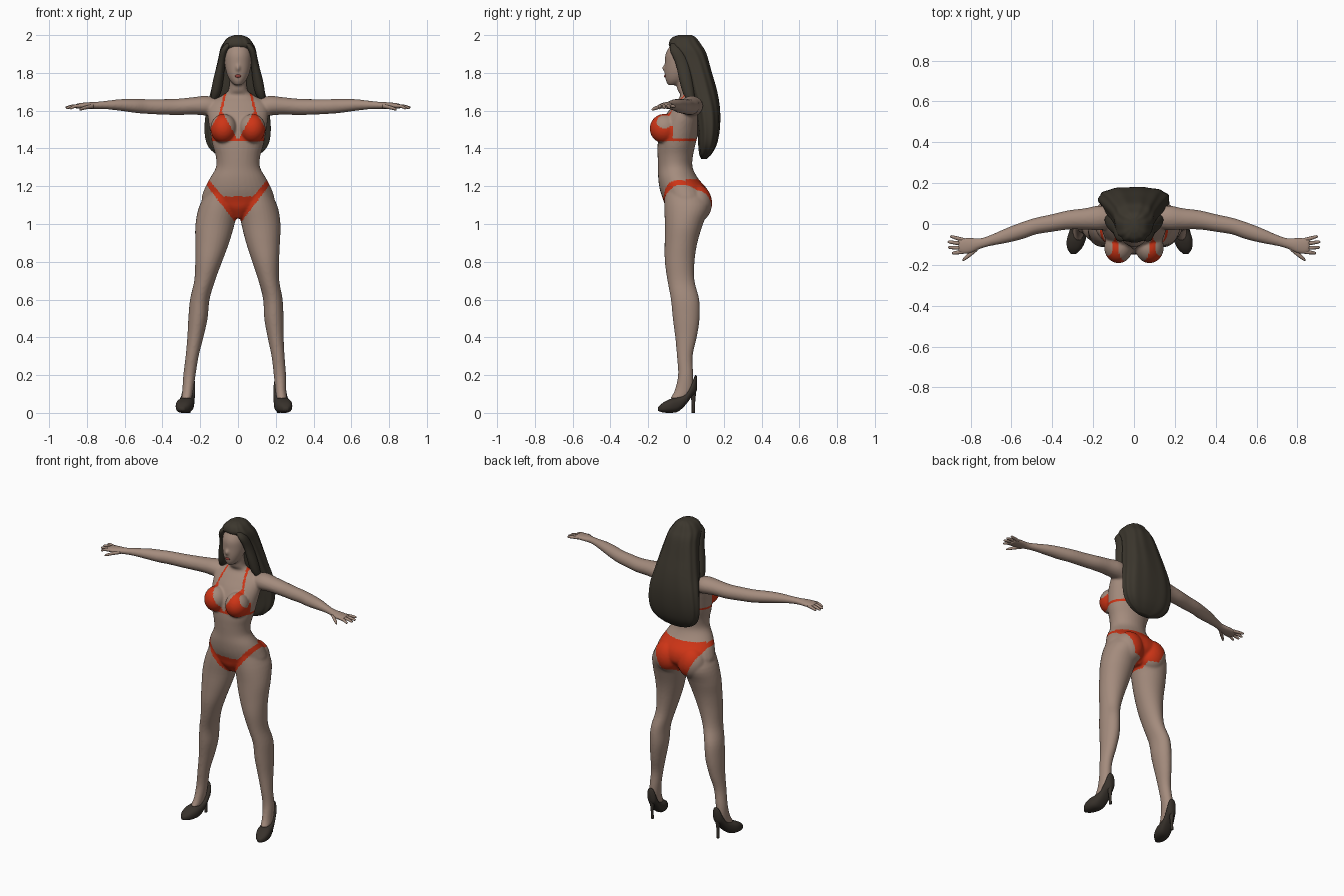
import bpy, bmesh, math
from mathutils import Vector, Matrix


def material(name, rgb):
    m = bpy.data.materials.new(name)
    m.diffuse_color = (*rgb, 1)
    return m


SKIN = material("skin", (0.37, 0.26, 0.205))
RED = material("red_fabric", (0.62, 0.035, 0.008))
HAIR = material("dark_hair", (0.045, 0.038, 0.027))
SHOE = material("shoe_leather", (0.04, 0.032, 0.025))
LIP = material("lip", (0.28, 0.05, 0.04))


def finish(name, bm, mat):
    bmesh.ops.recalc_face_normals(bm, faces=bm.faces)
    me = bpy.data.meshes.new(name)
    bm.to_mesh(me)
    bm.free()
    me.materials.append(mat)
    me.shade_smooth()
    ob = bpy.data.objects.new(name, me)
    bpy.context.collection.objects.link(ob)
    return ob


def spline(rings, steps):
    """Smooth curve through the control rings."""
    out = []
    for i in range(len(rings) - 1):
        a, b = rings[max(i - 1, 0)], rings[i]
        c, d = rings[i + 1], rings[min(i + 2, len(rings) - 1)]
        for k in range(steps):
            t = k / steps
            out.append([0.5 * (2 * q + (r - p) * t + (2 * p - 5 * q + 4 * r - s) * t * t
                               + (3 * q - p - 3 * r + s) * t ** 3)
                        for p, q, r, s in zip(a, b, c, d)])
    out.append(list(rings[-1]))
    return out


def loft(name, rings, axis, mat, side=1, lean=0, n=32, steps=4, power=2, ripple=0):
    """Rings are (position on axis, centre 1, centre 2, radius 1, radius 2)."""
    bm = bmesh.new()
    loops = []
    for t, c1, c2, r1, r2 in spline(rings, steps):
        loop = []
        for i in range(n):
            a = 2 * math.pi * i / n
            ca, sa = math.cos(a), math.sin(a)
            w = 1 + ripple * math.sin(11 * a + 3 * t)
            u = c1 + max(r1, 0.002) * w * math.copysign(abs(ca) ** (2 / power), ca)
            v = c2 + max(r2, 0.002) * w * math.copysign(abs(sa) ** (2 / power), sa)
            x, y, z = {"x": (t, u, v), "y": (u, t, v), "z": (u, v, t)}[axis]
            loop.append(bm.verts.new((side * x - lean * (1 - z), y, z)))
        loops.append(loop)
    for a, b in zip(loops, loops[1:]):
        for i in range(n):
            j = (i + 1) % n
            bm.faces.new((a[i], a[j], b[j], b[i]))
    bm.faces.new(loops[0])
    bm.faces.new(loops[-1])
    return finish(name, bm, mat)


def ball(name, centre, radii, mat):
    bm = bmesh.new()
    bmesh.ops.create_uvsphere(bm, u_segments=32, v_segments=20, radius=1,
                              matrix=Matrix.Translation(Vector(centre)) @ Matrix.Diagonal((*radii, 1)))
    return finish(name, bm, mat)


def upright(rows):
    """(z, half width, front y, back y) to loft rings."""
    return [(z, 0, (f + b) / 2, w, (b - f) / 2) for z, w, f, b in rows]


# Torso and neck
parts = [loft("torso", upright([
    (1.03, .04, -.07, .05), (1.08, .12, -.105, .10), (1.12, .19, -.118, .125),
    (1.18, .18, -.138, .115), (1.24, .15, -.147, .065), (1.30, .117, -.148, .035),
    (1.36, .118, -.15, .037), (1.42, .135, -.15, .05), (1.50, .15, -.14, .07),
    (1.58, .16, -.105, .085), (1.64, .15, -.06, .085), (1.68, .085, -.03, .07),
    (1.71, .05, -.045, .05), (1.78, .045, -.06, .035), (1.82, .04, -.06, .03)]), "z", SKIN)]

# Head and nose
parts.append(loft("head", upright([
    (1.735, .018, -.095, -.05), (1.76, .043, -.107, 0), (1.80, .061, -.113, .03),
    (1.85, .071, -.112, .05), (1.90, .072, -.108, .06), (1.95, .058, -.08, .05),
    (1.98, .025, -.05, .02)]), "z", SKIN))
parts.append(ball("nose", (0, -.108, 1.825), (.013, .018, .02), SKIN))

leg_rows = [  # z, inner x, outer x, front y, back y
    (.075, .225, .28, -.085, .0), (.12, .217, .275, -.06, .033), (.2, .207, .272, -.042, .038),
    (.3, .193, .262, -.048, .035), (.4, .17, .255, -.057, .057), (.5, .15, .252, -.07, .072),
    (.6, .142, .245, -.08, .07), (.7, .115, .225, -.098, .045), (.8, .08, .222, -.112, .045),
    (.9, .045, .224, -.113, .06), (1.0, .018, .225, -.112, .09), (1.1, .0, .205, -.115, .125),
    (1.2, .03, .15, -.11, .08)]
leg = [(z, (i + o) / 2, (f + b) / 2, (o - i) / 2, (b - f) / 2) for z, i, o, f, b in leg_rows]
arm = [(.10, .03, 1.615, .05, .05), (.17, .03, 1.626, .06, .052), (.24, .025, 1.625, .052, .046),
       (.32, .02, 1.62, .047, .043), (.40, .005, 1.62, .043, .041), (.48, -.01, 1.622, .041, .039),
       (.54, -.03, 1.625, .042, .037), (.62, -.055, 1.63, .037, .031), (.70, -.08, 1.63, .027, .022),
       (.75, -.095, 1.628, .026, .019), (.80, -.105, 1.627, .038, .017), (.84, -.108, 1.625, .040, .015),
       (.86, -.108, 1.624, .034, .012)]
shoe_rows = [  # y, centre x, bottom z, top z, half width
    (-.147, .275, .01, .03, .012), (-.12, .27, .002, .055, .035), (-.08, .262, .0, .075, .046),
    (-.04, .254, .008, .085, .043), (0, .246, .045, .105, .037), (.03, .24, .085, .155, .033),
    (.048, .237, .10, .2, .027), (.057, .237, .12, .195, .014)]
shoe = [(y, x, (b + t) / 2, w, (t - b) / 2) for y, x, b, t, w in shoe_rows]
# Fingers: base y, tip x, tip y, tip z
fingers = [(-.078, .90, -.062, 1.622), (-.097, .912, -.088, 1.618),
           (-.117, .91, -.115, 1.616), (-.136, .892, -.142, 1.614)]

for side, label in ((-1, "left"), (1, "right")):
    # Limbs and rounded body masses
    parts.append(loft(label + "_leg", leg, "z", SKIN, side, .022))
    parts.append(loft(label + "_arm", arm, "x", SKIN, side))
    parts.append(ball(label + "_bust", (side * .076, -.115, 1.505), (.07, .077, .078), SKIN))
    parts.append(ball(label + "_hip", (side * .085, .058, 1.11), (.09, .08, .1), SKIN))
    # Fingers and thumb
    for k, (y, tx, ty, tz) in enumerate(fingers):
        loft(f"{label}_finger_{k + 1}", [
            (.83, y, 1.625, .009, .009), ((.83 + tx) / 2, (y + ty) / 2, 1.624, .0095, .009),
            (tx - .008, ty, tz, .007, .007), (tx, ty, tz, .003, .003)], "x", SKIN, side, n=12)
    loft(label + "_thumb", [(.765, -.115, 1.624, .015, .011), (.80, -.146, 1.618, .013, .010),
                            (.828, -.168, 1.610, .010, .008), (.84, -.178, 1.606, .004, .004)],
         "x", SKIN, side, n=12)
    # High-heeled shoe
    loft(label + "_shoe", shoe, "y", SHOE, side, .022, power=2.5)
    loft(label + "_heel", [(0, .238, .039, .009, .009), (.06, .238, .039, .009, .010),
                           (.12, .238, .036, .018, .019)], "z", SHOE, side, .022, n=16)
    # Lock of hair beside the face
    loft(label + "_hair_lock", [
        (1.955, .045, -.055, .02, .025), (1.92, .072, -.05, .02, .035), (1.85, .088, -.02, .02, .035),
        (1.76, .105, .0, .027, .035), (1.69, .118, .015, .025, .03), (1.64, .135, .03, .008, .012)],
        "z", HAIR, side, n=20)

# Fuse the body into one smooth skin
bpy.ops.object.select_all(action="DESELECT")
for p in parts:
    p.select_set(True)
body = parts[0]
bpy.context.view_layer.objects.active = body
bpy.ops.object.join()
body.name = "body"
fuse = body.modifiers.new("fuse", "REMESH")
fuse.mode = "VOXEL"
fuse.voxel_size = 0.0065
soften = body.modifiers.new("soften", "SMOOTH")
soften.factor = 0.5
soften.iterations = 6
for m in ("fuse", "soften"):
    bpy.ops.object.modifier_apply(modifier=m)
body.data.materials.clear()
body.data.materials.append(SKIN)
body.data.materials.append(RED)


def is_swimsuit(c):
    x, y, z = abs(c.x), c.y, c.z
    if x > .23:
        return False
    # Briefs: front triangle, side strings, fuller back
    if 1.0 < z < 1.26:
        if y < 0:
            top = 1.145 + 1.2 * max(0, x - .08)
            low = 1.015 + 1.3 * max(0, x - .02)
        else:
            top = 1.237
            low = 1.015 if x < .03 else 1.045 + 2.2 * max(0, x - .09)
        return min(low, top - .014) < z < top
    # Cups
    if y < -.07 and x > .01 and 1.437 < z < min(1.47 + 1.85 * (x - .015), 1.6 - 1.7 * (x - .09)):
        return True
    # Band around the back and neck straps
    if 1.438 < z < 1.451:
        return True
    return 1.58 < z < 1.70 and y < .03 and abs(x - .09 + .25 * (z - 1.6)) < .006


for f in body.data.polygons:
    f.material_index = int(is_swimsuit(f.center))
body.data.shade_smooth()

# Lips
ball("lips", (0, -.108, 1.783), (.016, .008, .009), LIP)

# Long hair falling down the back
loft("hair", upright([
    (2.0, .02, -.04, .03), (1.985, .055, -.075, .055), (1.95, .082, -.09, .08),
    (1.92, .094, -.07, .10), (1.88, .102, -.04, .115), (1.8, .12, -.01, .137),
    (1.7, .142, .01, .165), (1.6, .165, .045, .18), (1.5, .174, .06, .178),
    (1.42, .16, .065, .162), (1.37, .115, .07, .135), (1.345, .05, .08, .11)]),
    "z", HAIR, n=96, power=2.5, ripple=.02)
